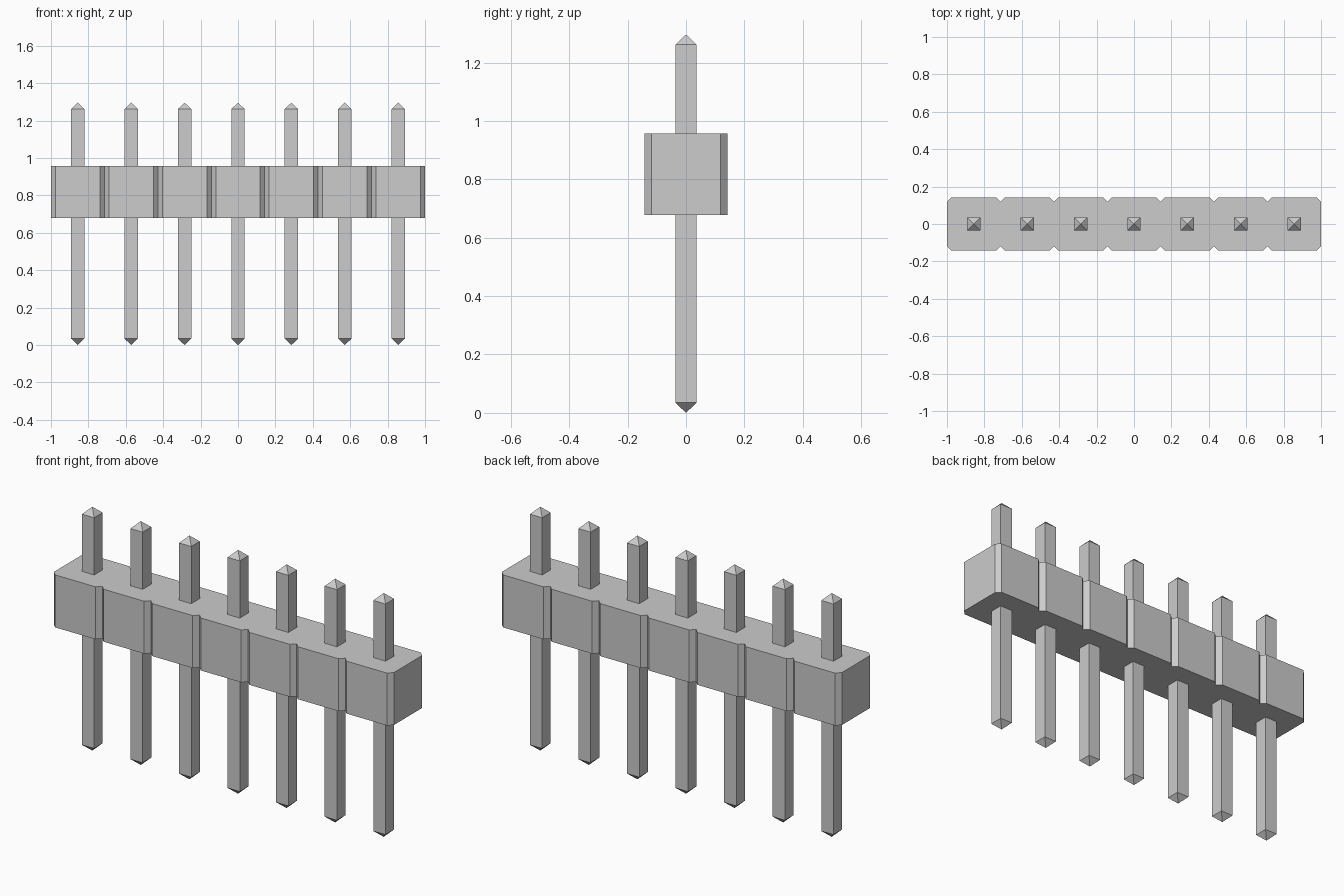
import bpy
import bmesh

cube = bpy.data.objects.get("Cube")
if cube:
    bpy.data.objects.remove(cube, do_unlink=True)

COUNT = 7
PITCH = 2 / COUNT
HALF = PITCH / 2
CHAMFER = 0.024
BODY_BOTTOM, BODY_TOP = 0.678, 0.957
PIN_HALF, PIN_TIP, PIN_TOP = 0.036, 0.035, 1.296

grey = bpy.data.materials.new("light_grey")
grey.use_nodes = True
colour = (0.604, 0.604, 0.604, 1)
grey.diffuse_color = colour
grey.node_tree.nodes["Principled BSDF"].inputs["Base Color"].default_value = colour


def finish(name, bm):
    bmesh.ops.recalc_face_normals(bm, faces=bm.faces)
    mesh = bpy.data.meshes.new(name)
    bm.to_mesh(mesh)
    bm.free()
    mesh.materials.append(grey)
    obj = bpy.data.objects.new(name, mesh)
    bpy.context.collection.objects.link(obj)
    return obj


# Housing: one outline with a V notch between neighbouring cells, extruded up
front = []
for i in range(COUNT):
    left, right = -1 + i * PITCH, -1 + (i + 1) * PITCH
    front += [(left, -HALF + CHAMFER), (left + CHAMFER, -HALF), (right - CHAMFER, -HALF)]
front.append((1, -HALF + CHAMFER))
outline = front + [(-x, -y) for x, y in front]

bm = bmesh.new()
base = bm.faces.new([bm.verts.new((x, y, BODY_BOTTOM)) for x, y in outline])
extruded = bmesh.ops.extrude_face_region(bm, geom=[base], use_keep_orig=True)
top_verts = [v for v in extruded["geom"] if isinstance(v, bmesh.types.BMVert)]
bmesh.ops.translate(bm, verts=top_verts, vec=(0, 0, BODY_TOP - BODY_BOTTOM))
finish("housing", bm)


# Pins: square bars with a pyramid at each end
def pin_mesh():
    bm = bmesh.new()
    corners = [(-1, -1), (1, -1), (1, 1), (-1, 1)]
    low, high = [
        [bm.verts.new((x * PIN_HALF, y * PIN_HALF, z)) for x, y in corners]
        for z in (PIN_TIP, PIN_TOP - PIN_TIP)
    ]
    bottom = bm.verts.new((0, 0, 0))
    top = bm.verts.new((0, 0, PIN_TOP))
    for i in range(4):
        j = (i + 1) % 4
        bm.faces.new((low[i], low[j], high[j], high[i]))
        bm.faces.new((low[j], low[i], bottom))
        bm.faces.new((high[i], high[j], top))
    return bm


for i in range(COUNT):
    pin = finish(f"pin_{i + 1}", pin_mesh())
    pin.location.x = -1 + (i + 0.5) * PITCH
